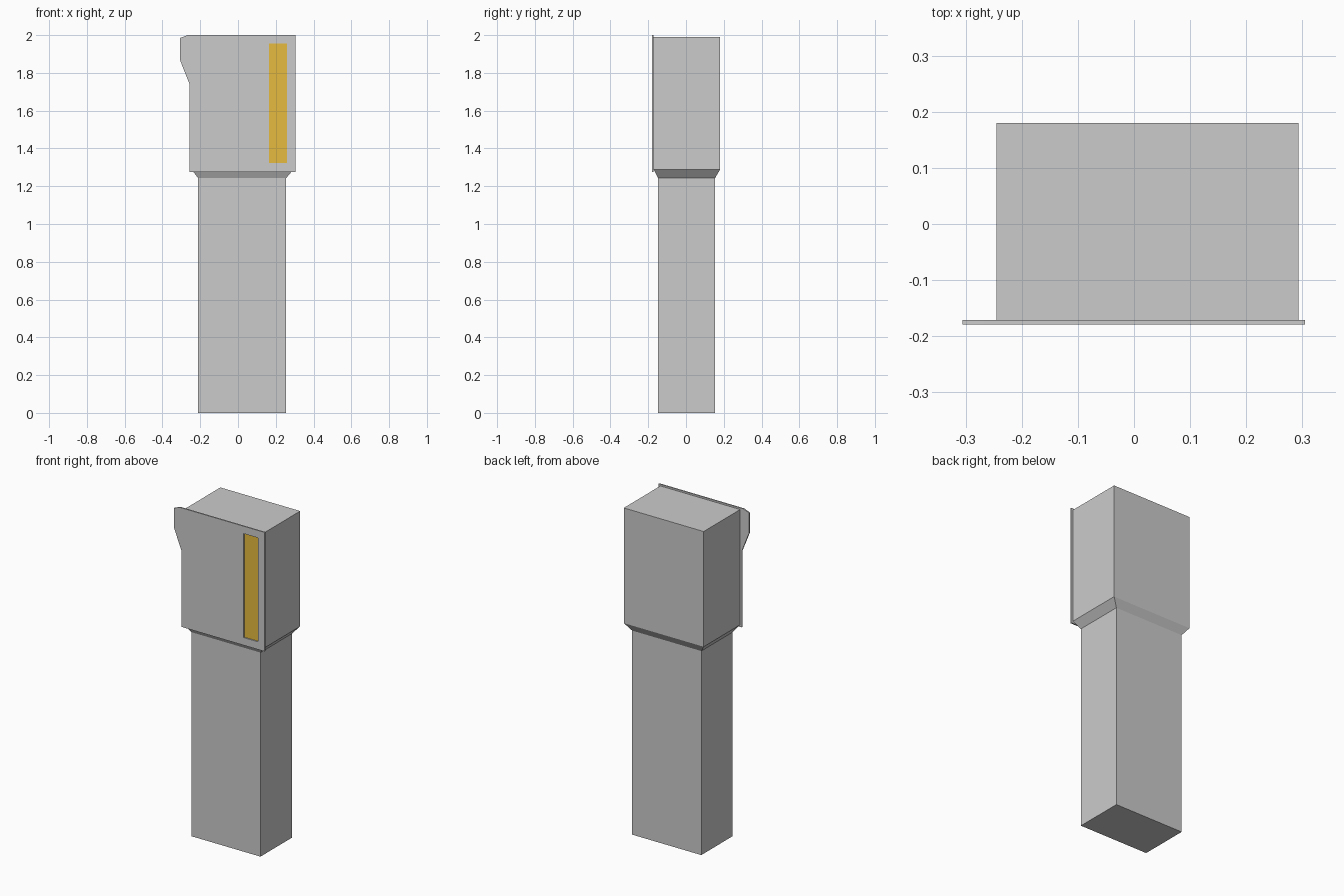
import bpy, bmesh

if "Cube" in bpy.data.objects:
    bpy.data.objects.remove(bpy.data.objects["Cube"])


def new_object(name, bm):
    bmesh.ops.recalc_face_normals(bm, faces=bm.faces)
    mesh = bpy.data.meshes.new(name)
    bm.to_mesh(mesh)
    bm.free()
    obj = bpy.data.objects.new(name, mesh)
    bpy.context.collection.objects.link(obj)
    return obj


def loft(name, sections):
    """Skin rectangles given as (z, x0, x1, y0, y1) and cap both ends."""
    bm = bmesh.new()
    rings = [[bm.verts.new(p) for p in
              ((x0, y0, z), (x1, y0, z), (x1, y1, z), (x0, y1, z))]
             for z, x0, x1, y0, y1 in sections]
    for a, b in zip(rings, rings[1:]):
        for i in range(4):
            j = (i + 1) % 4
            bm.faces.new((a[i], a[j], b[j], b[i]))
    bm.faces.new(rings[0])
    bm.faces.new(rings[-1])
    return new_object(name, bm)


def plate(name, outlines, y0, y1):
    """Fill x-z outlines (later ones are holes) and extrude from y0 to y1."""
    bm = bmesh.new()
    edges = []
    for outline in outlines:
        vs = [bm.verts.new((x, y0, z)) for x, z in outline]
        edges += [bm.edges.new((v, vs[(i + 1) % len(vs)])) for i, v in enumerate(vs)]
    bmesh.ops.triangle_fill(bm, edges=edges, use_beauty=True, normal=(0, -1, 0))
    res = bmesh.ops.extrude_face_region(bm, geom=bm.faces[:], use_keep_orig=True)
    verts = [g for g in res["geom"] if isinstance(g, bmesh.types.BMVert)]
    bmesh.ops.translate(bm, verts=verts, vec=(0, y1 - y0, 0))
    return new_object(name, bm)


# Lower column, and wider head on a sloped collar
BODY = (-0.211, 0.255, -0.148, 0.154)
HEAD = (-0.245, 0.293, -0.171, 0.180)
loft("column", [(0, *BODY), (1.243, *BODY)])
loft("head", [(1.243, *BODY), (1.288, *HEAD), (1.99, *HEAD)])

# Front panel with a side tab and a tall window
panel = [(-0.257, 1.275), (0.305, 1.275), (0.305, 2.0), (-0.267, 2.0),
         (-0.306, 1.985), (-0.306, 1.865), (-0.257, 1.742)]
window = [(0.164, 1.322), (0.260, 1.322), (0.260, 1.955), (0.164, 1.955)]
plate("front_panel", [panel, window], -0.179, -0.171)

# Amber strip recessed inside the window
amber = bpy.data.materials.new("amber")
amber.diffuse_color = (0.80, 0.50, 0.05, 1)
amber.use_nodes = True
amber.node_tree.nodes["Principled BSDF"].inputs["Base Color"].default_value = amber.diffuse_color
strip = plate("window_strip", [window], -0.1725, -0.171)
strip.data.materials.append(amber)
